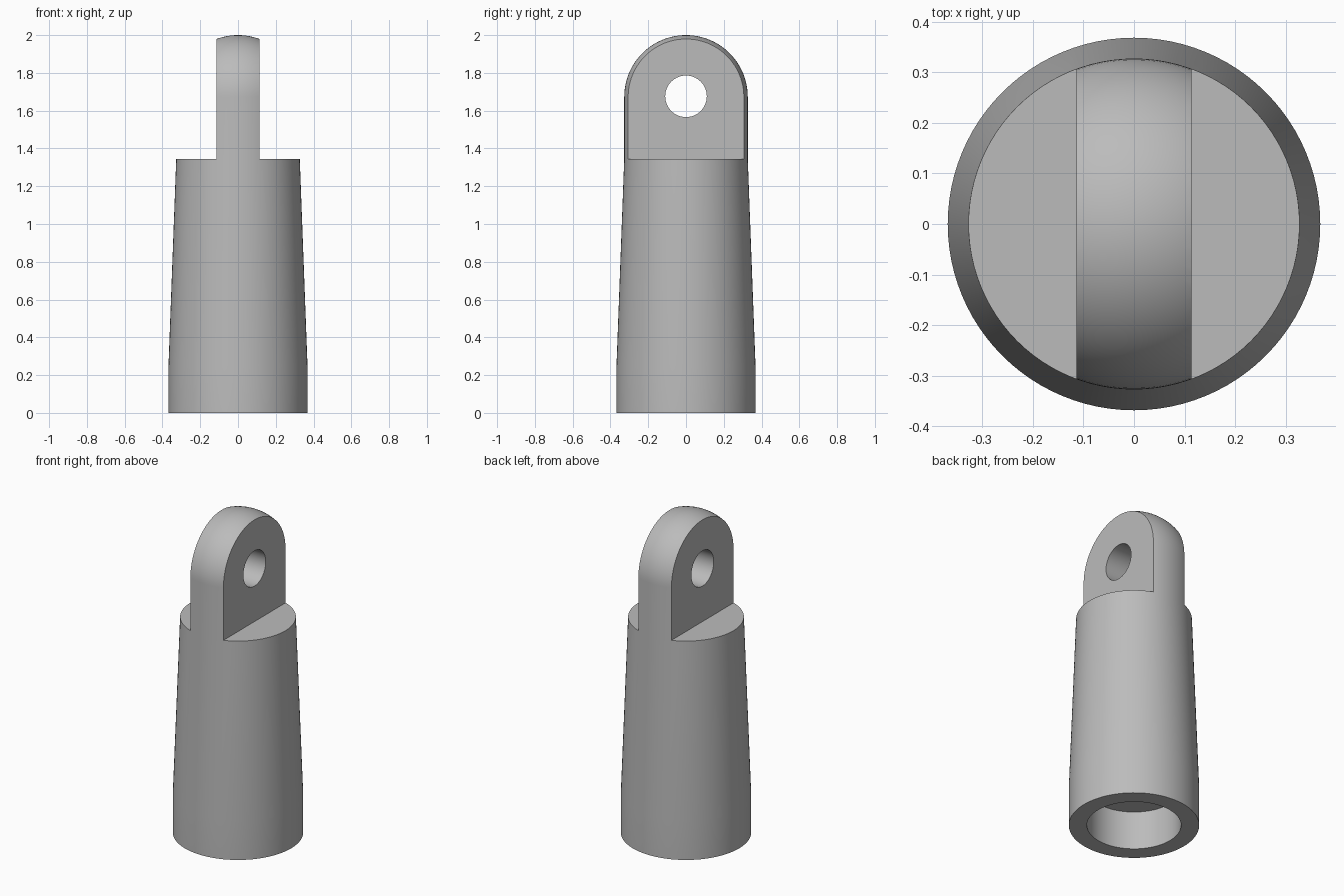
import bpy
import math

cube = bpy.data.objects.get("Cube")
if cube:
    bpy.data.objects.remove(cube, do_unlink=True)

BASE_R, NECK_R, BORE_R = 0.368, 0.327, 0.266
BORE_Z, TAPER_Z, SHOULDER_Z, EYE_Z = 0.24, 0.25, 1.345, 1.673
TANG_HALF, EYE_R = 0.114, 0.11
SEGMENTS = 96

grey = bpy.data.materials.new("plain grey")
grey.use_nodes = True
colour = (0.5, 0.5, 0.5, 1)
grey.diffuse_color = colour
grey.node_tree.nodes["Principled BSDF"].inputs["Base Color"].default_value = colour


def lathe(name, profile):
    """Revolve (radius, z) points about z; both ends lie on the axis."""
    verts, faces, rings = [], [], []
    for r, z in profile:
        count = SEGMENTS if r > 1e-6 else 1
        rings.append([len(verts) + i for i in range(count)])
        for i in range(count):
            a = math.tau * i / SEGMENTS
            verts.append((r * math.cos(a), r * math.sin(a), z))
    for low, high in zip(rings, rings[1:]):
        for i in range(SEGMENTS):
            j = (i + 1) % SEGMENTS
            quad = [low[i % len(low)], low[j % len(low)],
                    high[j % len(high)], high[i % len(high)]]
            faces.append(list(dict.fromkeys(quad)))
    mesh = bpy.data.meshes.new(name)
    mesh.from_pydata(verts, [], faces)
    obj = bpy.data.objects.new(name, mesh)
    bpy.context.collection.objects.link(obj)
    mesh.materials.append(grey)
    return obj


def cut(target, cutter):
    """Subtract the cutter from the target and discard it."""
    cutter.hide_render = True
    cutter.data.materials.append(grey)
    mod = target.modifiers.new("cut", 'BOOLEAN')
    mod.operation = 'DIFFERENCE'
    mod.solver = 'EXACT'
    mod.object = cutter
    bpy.context.view_layer.objects.active = target
    bpy.ops.object.modifier_apply(modifier=mod.name)
    bpy.data.objects.remove(cutter, do_unlink=True)


# Body: blind bore, straight foot, tapered barrel, neck and dome
dome_steps = 24
dome = [(NECK_R * math.cos(t), EYE_Z + NECK_R * math.sin(t))
        for t in (math.pi / 2 * i / dome_steps for i in range(dome_steps))]
rod_end = lathe("rod_end", [
    (0, BORE_Z), (BORE_R, BORE_Z), (BORE_R, 0), (BASE_R, 0),
    (BASE_R, TAPER_Z), (NECK_R, SHOULDER_Z)] + dome + [(0, EYE_Z + NECK_R)])

# Flats on both sides of the tang
for side in (-1, 1):
    bpy.ops.mesh.primitive_cube_add(
        size=1, location=(side * (TANG_HALF + 0.5), 0, SHOULDER_Z + 0.5))
    cut(rod_end, bpy.context.object)

# Pin hole through the tang
bpy.ops.mesh.primitive_cylinder_add(
    vertices=64, radius=EYE_R, depth=1, location=(0, 0, EYE_Z + 0.003),
    rotation=(0, math.pi / 2, 0))
cut(rod_end, bpy.context.object)

# Smooth curves, crisp machined edges
bpy.ops.object.select_all(action='DESELECT')
rod_end.select_set(True)
bpy.context.view_layer.objects.active = rod_end
bpy.ops.object.shade_smooth_by_angle(angle=math.radians(20))
